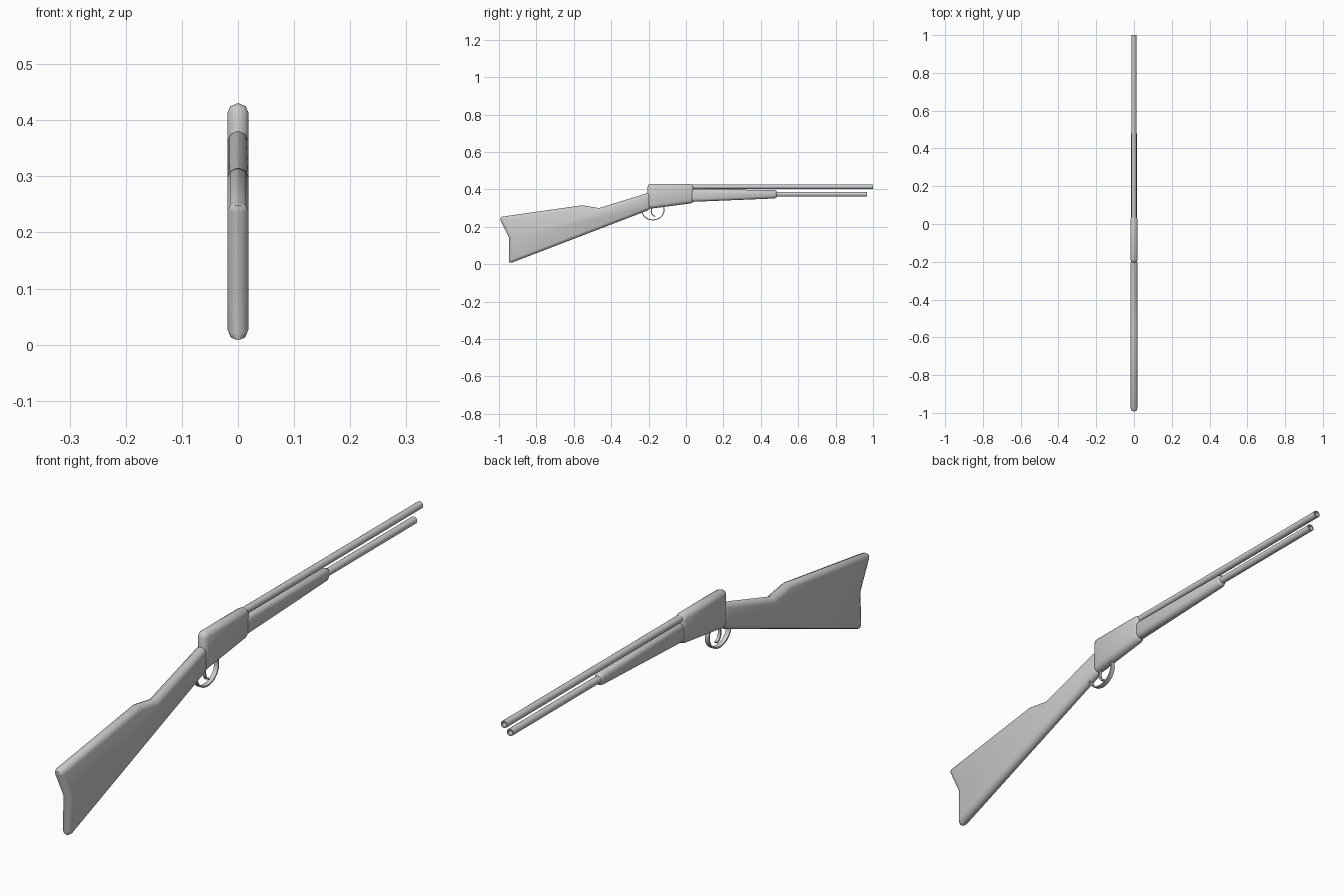
import bpy, bmesh, math
from mathutils import Vector

if "Cube" in bpy.data.objects:
    bpy.data.objects.remove(bpy.data.objects["Cube"])


def finish(bm, name, angle=40):
    bmesh.ops.recalc_face_normals(bm, faces=bm.faces[:])
    me = bpy.data.meshes.new(name)
    bm.to_mesh(me)
    bm.free()
    ob = bpy.data.objects.new(name, me)
    bpy.context.collection.objects.link(ob)
    bpy.ops.object.select_all(action='DESELECT')
    ob.select_set(True)
    bpy.context.view_layer.objects.active = ob
    bpy.ops.object.shade_smooth_by_angle(angle=math.radians(angle))
    return ob


def slab(name, outline, half, bevel):
    """Side profile (y, z) extruded across x, with rounded edges."""
    bm = bmesh.new()
    face = bm.faces.new([bm.verts.new((-half, y, z)) for y, z in outline])
    new = bmesh.ops.extrude_face_region(bm, geom=[face])["geom"]
    bmesh.ops.translate(bm, vec=(2 * half, 0, 0),
                        verts=[v for v in new if isinstance(v, bmesh.types.BMVert)])
    bmesh.ops.recalc_face_normals(bm, faces=bm.faces[:])
    edges = [e for e in bm.edges if e.calc_face_angle(0) > math.radians(50)]
    bmesh.ops.bevel(bm, geom=edges, offset=bevel, segments=2, profile=0.5,
                    affect='EDGES', clamp_overlap=True)
    return finish(bm, name, 50)


def tube(name, y0, y1, z, r, bore, sides=16):
    """Rod along y with a hollow muzzle; rings of (y, radius)."""
    bm = bmesh.new()
    rings = []
    for y, rad in [(y0, r), (y1, r), (y1, bore), (y1 - 0.04, bore)]:
        rings.append([bm.verts.new((rad * math.cos(a), y, z + rad * math.sin(a)))
                      for a in (2 * math.pi * i / sides for i in range(sides))])
    for a, b in zip(rings, rings[1:]):
        for i in range(sides):
            j = (i + 1) % sides
            bm.faces.new((a[i], a[j], b[j], b[i]))
    bm.faces.new(rings[0])
    bm.faces.new(rings[-1])
    return finish(bm, name)


def ribbon(name, path, half, thick):
    """Flat strip following a (y, z) path."""
    bm = bmesh.new()
    pts = [Vector(p) for p in path]
    rings = []
    for i, p in enumerate(pts):
        d = (pts[min(i + 1, len(pts) - 1)] - pts[max(i - 1, 0)]).normalized()
        n = Vector((-d.y, d.x)) * thick / 2
        rings.append([bm.verts.new((x, *(p + n * s)))
                      for x, s in ((-half, -1), (half, -1), (half, 1), (-half, 1))])
    for a, b in zip(rings, rings[1:]):
        for i in range(4):
            j = (i + 1) % 4
            bm.faces.new((a[i], a[j], b[j], b[i]))
    bm.faces.new(rings[0])
    bm.faces.new(rings[-1])
    return finish(bm, name)


# Wooden shoulder stock with notched butt
slab("stock", [(-1.0, 0.252), (-0.555, 0.315), (-0.465, 0.30), (-0.19, 0.385),
               (-0.19, 0.293), (-0.948, 0.002), (-0.945, 0.14)], 0.0185, 0.017)

# Receiver block
slab("receiver", [(-0.206, 0.43), (0.042, 0.43), (0.042, 0.327), (-0.206, 0.295)],
     0.019, 0.0175)

# Fore-end under the barrel
slab("fore_end", [(0.02, 0.402), (0.488, 0.396), (0.488, 0.352), (0.02, 0.333)],
     0.0165, 0.0145)

# Barrel and magazine tube
tube("barrel", 0.02, 1.0, 0.4145, 0.0125, 0.009)
tube("magazine_tube", 0.44, 0.967, 0.374, 0.0125, 0.009)

# Trigger guard loop and trigger
ribbon("trigger_guard",
       [(-0.177 + 0.06 * math.cos(a), 0.29 + 0.053 * math.sin(a))
        for a in (math.radians(155 + 245 * i / 24) for i in range(25))], 0.008, 0.005)
ribbon("trigger", [(-0.182, 0.31), (-0.186, 0.285), (-0.183, 0.27),
                   (-0.176, 0.26), (-0.164, 0.255)], 0.005, 0.006)
